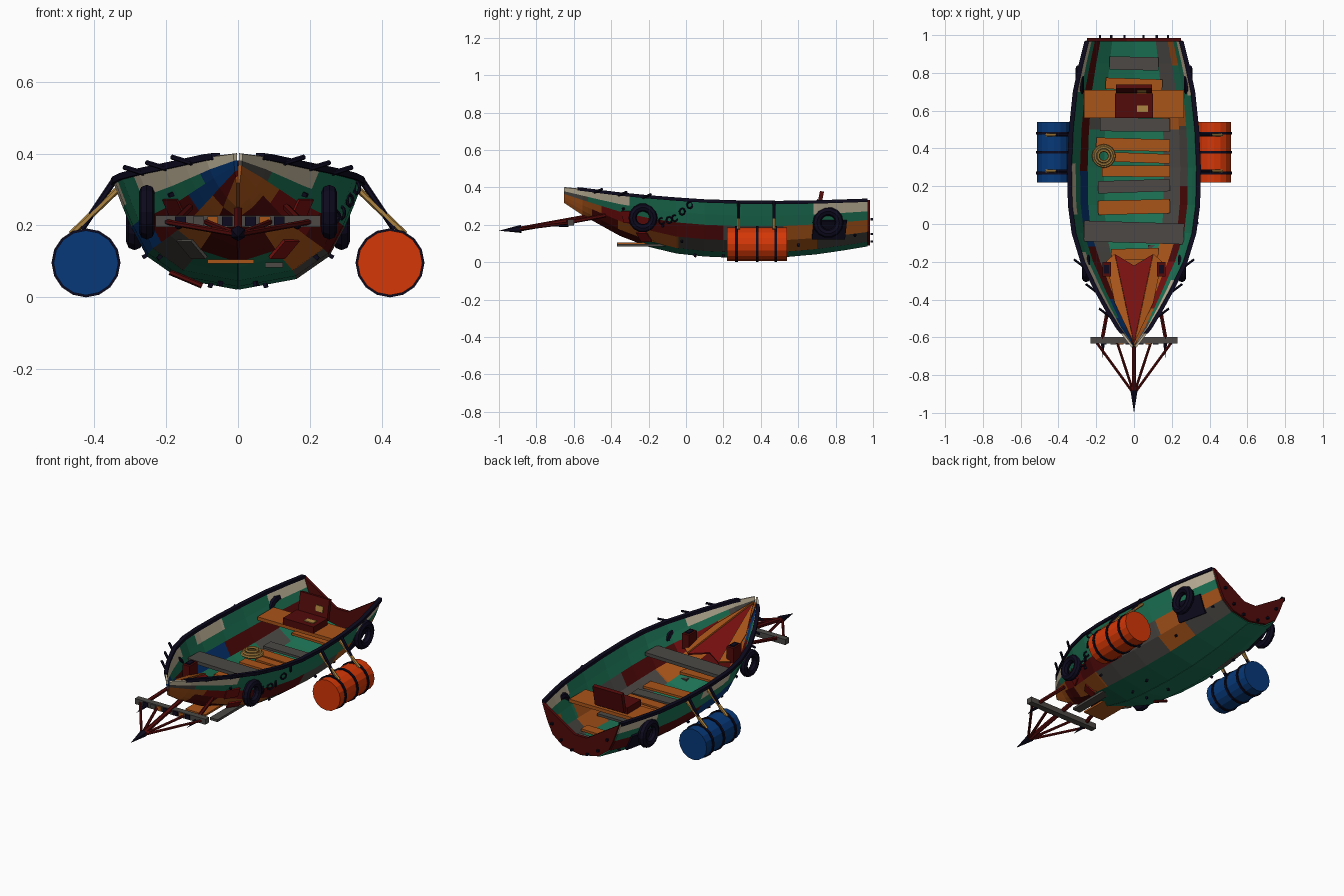
import bpy, bmesh, math, random
from mathutils import Vector, Matrix

if "Cube" in bpy.data.objects:
    bpy.data.objects.remove(bpy.data.objects["Cube"])
random.seed(4)

COLOURS = {
    "navy_rubber": (0.004, 0.003, 0.013), "green_paint": (0.012, 0.175, 0.092),
    "cream_paint": (0.56, 0.48, 0.34), "grey_wood": (0.072, 0.066, 0.06),
    "orange_wood": (0.40, 0.09, 0.01), "dark_red": (0.085, 0.003, 0.003),
    "bright_red": (0.19, 0.005, 0.005), "tan_rope": (0.42, 0.23, 0.05),
    "barrel_orange": (0.66, 0.038, 0.002), "barrel_blue": (0.002, 0.04, 0.19)}
MATS = {}
for n, c in COLOURS.items():
    MATS[n] = bpy.data.materials.new(n)
    MATS[n].diffuse_color = (*c, 1)
NAVY, GREEN, CREAM, GREY, WOOD, DRED, RED, TAN, BORANGE, BBLUE = COLOURS


def finish(name, bm, mats):
    bmesh.ops.recalc_face_normals(bm, faces=bm.faces)
    me = bpy.data.meshes.new(name)
    bm.to_mesh(me)
    bm.free()
    for m in mats:
        me.materials.append(MATS[m])
    ob = bpy.data.objects.new(name, me)
    bpy.context.collection.objects.link(ob)
    return ob


def box(name, loc, size, mat, rot=None):
    bm = bmesh.new()
    r = rot.to_4x4() if rot else Matrix()
    bmesh.ops.create_cube(bm, size=1, matrix=Matrix.Translation(loc) @ r @ Matrix.Diagonal((*size, 1)))
    return finish(name, bm, [mat])


def rod(name, a, b, r, mat, sides=6, r2=None):
    a, b = Vector(a), Vector(b)
    d = b - a
    bm = bmesh.new()
    bmesh.ops.create_cone(bm, cap_ends=True, segments=sides, radius1=r, radius2=r if r2 is None else r2,
                          depth=d.length, matrix=Matrix.Translation((a + b) / 2) @ d.to_track_quat('Z', 'Y').to_matrix().to_4x4())
    return finish(name, bm, [mat])


def ring(name, loc, axis, R, r, mat, seg=14, sides=6):
    m = Matrix.Translation(loc) @ Vector(axis).to_track_quat('Z', 'Y').to_matrix().to_4x4()
    bm = bmesh.new()
    rows = [[bm.verts.new(m @ Vector(((R + r * math.cos(v)) * math.cos(u), (R + r * math.cos(v)) * math.sin(u), r * math.sin(v))))
             for v in (j * math.tau / sides for j in range(sides))] for u in (i * math.tau / seg for i in range(seg))]
    for i in range(seg):
        for j in range(sides):
            p, q, k = rows[i], rows[(i + 1) % seg], (j + 1) % sides
            bm.faces.new((p[j], q[j], q[k], p[k]))
    return finish(name, bm, [mat])


# Hull lines: (y, half width, sheer height, keel height)
LINES = [(-.65, .008, .40, .32), (-.55, .085, .39, .255), (-.45, .145, .377, .20), (-.35, .20, .365, .145),
         (-.2, .272, .35, .088), (-.05, .318, .338, .052), (.1, .338, .328, .036), (.3, .342, .322, .027),
         (.5, .333, .32, .03), (.7, .312, .323, .048), (.85, .28, .328, .07), (.97, .25, .332, .09)]
# Cross sections as (width, height) fractions, midship and bow
MID = [(0, 0), (.47, .1), (.73, .31), (.85, .57), (.92, .76), (1, 1)]
BOW = [(0, 0), (.28, .2), (.52, .4), (.72, .59), (.86, .76), (1, 1)]


def line(y):
    y = min(max(y, -.65), .97)
    for p, q in zip(LINES, LINES[1:]):
        if y <= q[0]:
            t = (y - p[0]) / (q[0] - p[0])
            return [p[i] + (q[i] - p[i]) * t for i in (1, 2, 3)]


def section(y):
    w, top, keel = line(y)
    t = min(1, (y + .65) / .6)
    return [Vector(((a[0] + (b[0] - a[0]) * t) * w, y, keel + (a[1] + (b[1] - a[1]) * t) * (top - keel)))
            for a, b in zip(BOW, MID)]


def hull_x(y, z):
    pts = section(y)
    for p, q in zip(pts, pts[1:]):
        if z <= q.z:
            return p.x + (q.x - p.x) * max(0, (z - p.z) / (q.z - p.z))
    return pts[-1].x


def patch(name, s, y, z, size, mat, out=.008):
    # plate laid against the hull skin; size = (length, height, thickness)
    p = Vector((hull_x(y, z), y, z))
    u = (Vector((hull_x(y + .03, z), y + .03, z)) - p).normalized()
    v = Vector((hull_x(y, z + .03), y, z + .03)) - p
    n = u.cross(v).normalized()
    v = n.cross(u)
    p += n * out
    if s < 0:
        p, u, v, n = (Matrix.Diagonal((-1, 1, 1)) @ a for a in (p, u, v, n))
    return box(name, p, size, mat, Matrix((u, v, n)).transposed())


# Planked hull sides: per strake (keel to sheer) a run of (end y, colour)
RIGHT = [[(-.5, WOOD), (-.24, DRED), (1, GREEN)],
         [(-.5, WOOD), (-.36, DRED), (-.04, WOOD), (.5, GREY), (.7, WOOD), (1, GREY)],
         [(-.45, WOOD), (-.2, RED), (.2, DRED), (.52, GREY), (.68, WOOD), (.84, GREEN), (1, WOOD)],
         [(-.52, GREY), (1, GREEN)],
         [(-.3, CREAM), (.68, GREEN), (1, CREAM)]]
LEFT = [[(-.5, WOOD), (-.24, DRED), (1, GREEN)],
        [(-.5, DRED), (-.25, WOOD), (-.04, GREY), (.5, GREEN), (.7, GREY), (1, GREEN)],
        [(-.4, BBLUE), (-.12, DRED), (.28, BBLUE), (1, DRED)],
        [(-.5, BBLUE), (1, GREEN)],
        [(-.15, CREAM), (.05, GREEN), (.32, CREAM), (.7, GREEN), (1, CREAM)]]
NAMES = list(COLOURS)
for s, plan, label in ((1, RIGHT, "right"), (-1, LEFT, "left")):
    ys = sorted({l[0] for l in LINES} | {e for run in plan for e, c in run if e < .97})
    bm = bmesh.new()
    rows = [[bm.verts.new((p.x * s, p.y, p.z)) for p in section(y)] for y in ys]
    for i in range(len(ys) - 1):
        yc = (ys[i] + ys[i + 1]) / 2
        for j in range(5):
            f = bm.faces.new((rows[i][j], rows[i + 1][j], rows[i + 1][j + 1], rows[i][j + 1]))
            f.material_index = NAMES.index(next(c for e, c in plan[j] if yc < e))
    hull = finish("hull_planks_" + label, bm, NAMES)
    mod = hull.modifiers.new("thickness", 'SOLIDIFY')
    mod.thickness, mod.offset = .012, 0
    # Dark gunwale rail swept along the sheer
    bm = bmesh.new()
    prev = None
    for y in [-.58] + [l[0] for l in LINES[1:]]:
        w, top, k = line(y)
        cur = [bm.verts.new((s * (w + dx), y, top + dz)) for dx, dz in ((-.012, -.01), (.012, -.01), (.012, .008), (-.012, .008))]
        if prev:
            for j in range(4):
                bm.faces.new((prev[j], cur[j], cur[(j + 1) % 4], prev[(j + 1) % 4]))
        else:
            bm.faces.new(cur)
        prev = cur
    bm.faces.new(prev)
    finish("gunwale_rail_" + label, bm, [NAVY])

# Transom with a dipped top edge
st = section(.97)
outline = [(p.x, p.z) for p in st] + [(.04, .2), (-.04, .2)] + [(-p.x, p.z) for p in st[:0:-1]]
bm = bmesh.new()
f = bm.faces.new([bm.verts.new((x, .966, z)) for x, z in outline])
ext = bmesh.ops.extrude_face_region(bm, geom=[f])
bmesh.ops.translate(bm, vec=(0, .018, 0), verts=[v for v in ext["geom"] if isinstance(v, bmesh.types.BMVert)])
finish("transom", bm, [DRED])
for x, z in ((-.18, .23), (-.12, .15), (-.05, .11), (.05, .11), (.12, .15), (.18, .23)):
    box("transom_nail", (x, .993, z), (.012, .014, .012), NAVY)

# Floor slats
for y, x0, x1, m, d in ((.85, -.13, .13, GREY, .07), (.74, -.15, .15, WOOD, .06), (.525, -.18, .19, GREY, .07),
                        (.42, -.2, .19, WOOD, .065), (.35, -.12, .19, WOOD, .05), (.28, -.17, .19, WOOD, .06),
                        (.2, -.19, .19, GREY, .065), (.09, -.19, .19, WOOD, .075), (-.16, -.12, .13, WOOD, .06)):
    box("floor_slat", ((x0 + x1) / 2, y, .115), (x1 - x0, d, .014), m, Matrix.Rotation(random.uniform(-.04, .04), 3, 'Z'))
# Thwarts
box("front_thwart", (0, -.045, .24), (.53, .11, .02), GREY, Matrix.Rotation(-.03, 3, 'Z'))
box("rear_bench", (0, .635, .235), (.53, .15, .02), WOOD)
# Motor case with open lid
box("case_base", (0, .625, .262), (.2, .13, .04), DRED)
box("case_lid", (0, .715, .32), (.19, .022, .12), DRED, Matrix.Rotation(-.2, 3, 'X'))
box("case_label", (.045, .61, .284), (.06, .035, .006), TAN)
box("lid_label", (.04, .70, .32), (.05, .006, .035), TAN, Matrix.Rotation(-.2, 3, 'X'))
# Rope coil
for i, R in enumerate((.055, .045, .03)):
    ring("rope_coil", (-.16, .36, .135 + .01 * i), (0, 0, 1), R, .008, TAN, 16)

# Sloping bow deck: red centre and timber sides
for name, pts, m in (("bow_deck", [(-.10, -.16, .225), (0, -.22, .235), (.10, -.16, .225), (0, -.63, .372)], RED),
                     ("bow_deck_side", [(.10, -.16, .222), (.145, -.2, .222), (.1, -.42, .29), (0, -.63, .37)], WOOD),
                     ("bow_deck_side", [(-.10, -.16, .222), (-.145, -.2, .222), (-.1, -.42, .29), (0, -.63, .37)], WOOD)):
    bm = bmesh.new()
    bm.faces.new([bm.verts.new(p) for p in pts])
    deck = finish(name, bm, [m])
    deck.modifiers.new("thickness", 'SOLIDIFY').thickness = .01

# Ram at the bow: crossbeam, spars and dark point
TIP = Vector((0, -.9, .175))
box("ram_crossbeam", (0, -.615, .212), (.46, .035, .032), GREY)
rod("ram_main_pole", (0, -.42, .262), TIP, .013, DRED)
rod("ram_point", (0, -.88, .178), (0, -1, .168), .022, NAVY, 6, 0)
for x, m in ((-.16, NAVY), (-.11, GREY), (-.07, WOOD), (-.03, NAVY), (.035, NAVY), (.075, WOOD), (.115, NAVY)):
    box("crossbeam_block", (x, -.634, .212), (.03, .009, .026), m)
for s in (1, -1):
    rod("ram_outer_spar", (.2 * s, -.625, .21), TIP, .008, DRED)
    rod("ram_inner_spar", (.09 * s, -.625, .21), TIP, .008, DRED)
    rod("ram_brace", (.135 * s, -.43, .25), (.17 * s, -.62, .215), .011, DRED)
    rod("ram_spike", (.165 * s, -.63, .2), (.165 * s, -.71, .19), .012, NAVY, 6, 0)
    # Mooring posts on the deck
    box("mooring_post", (.145 * s, -.24, .265), (.045, .075, .09), DRED)
    box("mooring_post_cap", (.145 * s, -.24, .312), (.025, .045, .008), NAVY)
    # Tyre fenders
    ring("front_tyre", (.254 * s, -.23, .237), (1, 0, 0), .056, .022, NAVY, 14, 8)
    ring("rear_tyre", (.288 * s, .76, .212), (1, 0, 0), .06, .023, NAVY, 14, 8)
    patch("tyre_backing", s, .765, .178, (.18, .11, .014), NAVY)
    # Barrel float with hoops and lashings
    side, m = ("right", BORANGE) if s > 0 else ("left", BBLUE)
    bx, bz = .423 * s, .096
    rod("barrel_" + side, (bx, .22, bz), (bx, .54, bz), .09, m, 16)
    for y in (.27, .38, .48):
        rod("barrel_hoop", (bx, y - .007, bz), (bx, y + .007, bz), .096, NAVY, 16)
    for y in (.28, .47):
        rod("barrel_rope", (.335 * s, y, .3), (.465 * s, y, .175), .009, TAN)
        rod("barrel_strap", (.345 * s, y, .325), (.435 * s, y, .19), .009, NAVY)
    # Bow spikes on the rail
    for y in (-.2, -.33, -.46):
        w, top, k = line(y)
        rod("rail_spike", (s * (w - .01), y - .03, top - .005), (s * (w + .045), y + .012, top + .012), .007, NAVY)
    # Repair plates and nails
    patch("repair_plate", s, -.3, .245, (.08, .07, .009), RED if s > 0 else DRED)
    patch("repair_plate_low", s, -.22, .14, (.07, .07, .009), RED if s > 0 else GREY)
    for y, z in ((-.02, .12), (.05, .05), (.2, .045), (.35, .12), (.6, .1), (-.12, .2), (-.33, .29), (.9, .15)):
        patch("hull_nail", s, y, z, (.011, .011, .014), NAVY, .012)

# Loose planks under the bow
box("loose_plank_wood", (-.02, -.27, .1), (.13, .2, .011), WOOD)
box("loose_plank_grey", (.1, -.24, .09), (.05, .26, .014), GREY)
rod("loose_pole", (-.19, .05, .07), (-.1, .05, .032), .008, DRED)
# Chain hanging on the right side
for i, (y, z) in enumerate(((-.13, .22), (-.09, .225), (-.06, .235), (-.02, .27), (.02, .305))):
    ring("chain_link", (hull_x(y, z) + .014, y, z), (1, .5 * (-1) ** i, 0), .017, .005, NAVY, 8, 5)

for m in bpy.data.materials:
    if m.users and not m.is_grease_pencil:
        m.use_nodes = True
        m.node_tree.nodes["Principled BSDF"].inputs["Base Color"].default_value = m.diffuse_color
